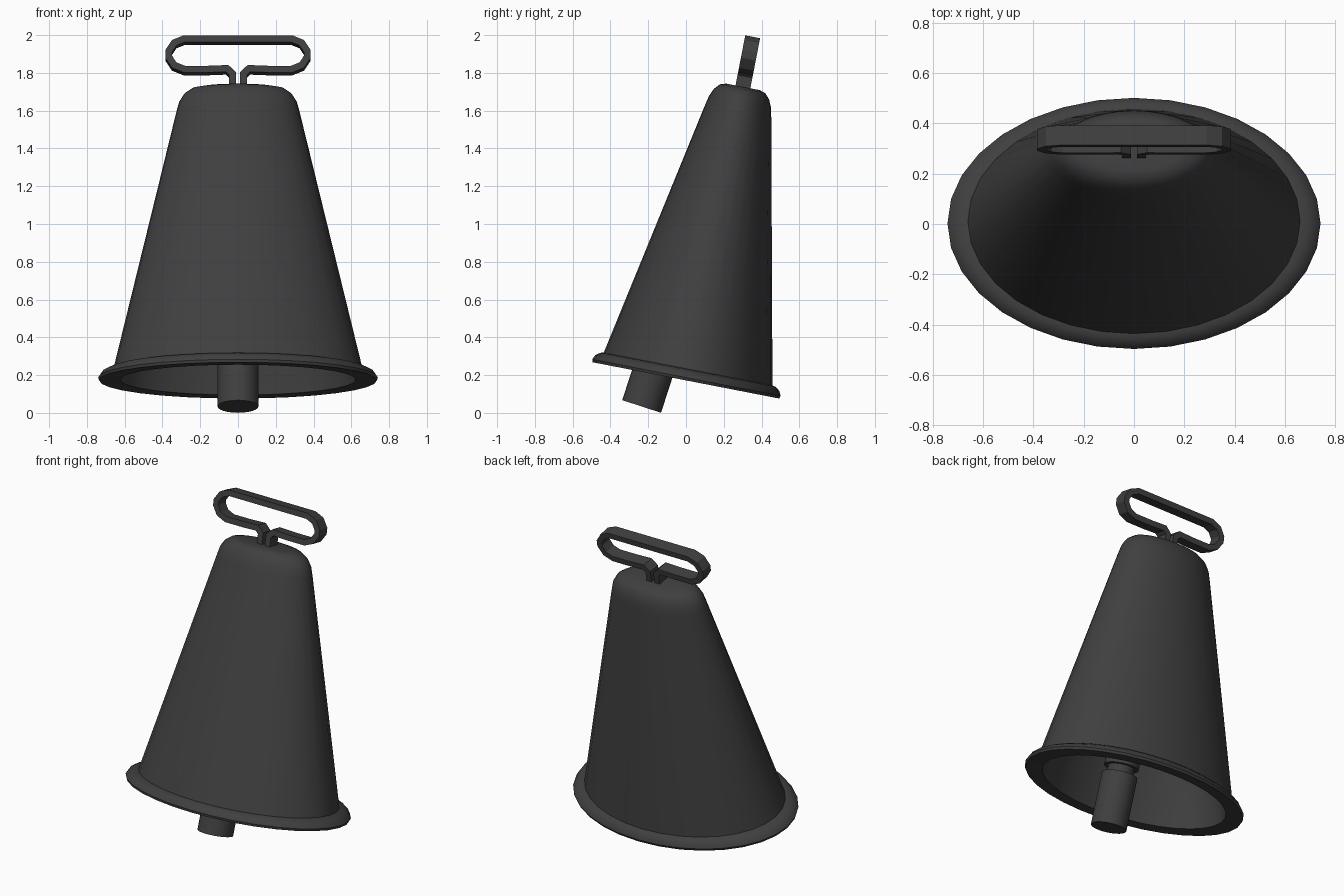
import bpy, bmesh, math
from mathutils import Matrix, Vector

if "Cube" in bpy.data.objects:
    bpy.data.objects.remove(bpy.data.objects["Cube"])

iron = bpy.data.materials.new("dark_iron")
iron.diffuse_color = (0.05, 0.05, 0.05, 1)
iron.use_nodes = True
iron.node_tree.nodes["Principled BSDF"].inputs["Base Color"].default_value = iron.diffuse_color


def finish(name, bm, matrix, angle):
    bmesh.ops.recalc_face_normals(bm, faces=bm.faces)
    bm.transform(matrix)
    mesh = bpy.data.meshes.new(name)
    bm.to_mesh(mesh)
    bm.free()
    mesh.materials.append(iron)
    ob = bpy.data.objects.new(name, mesh)
    bpy.context.collection.objects.link(ob)
    bpy.ops.object.select_all(action='DESELECT')
    ob.select_set(True)
    bpy.context.view_layer.objects.active = ob
    bpy.ops.object.shade_smooth_by_angle(angle=math.radians(angle))
    return ob


def loft(profile, n):
    """Elliptical rings (rx, ry, z), capped at both ends."""
    bm = bmesh.new()
    rings = []
    for rx, ry, z in profile:
        rings.append([bm.verts.new((rx * math.cos(2 * math.pi * i / n),
                                    ry * math.sin(2 * math.pi * i / n), z))
                      for i in range(n)])
    for a, b in zip(rings, rings[1:]):
        for i in range(n):
            j = (i + 1) % n
            bm.faces.new((a[i], a[j], b[j], b[i]))
    bm.faces.new(rings[0])
    bm.faces.new(rings[-1])
    return bm


tilt = Matrix.Translation((0, 0, 0.175)) @ Matrix.Rotation(math.radians(-11), 4, 'X')

# Bell shell: inside from the crown down, round the lip, up the outside
shell = [(0.20, 0.09, 1.53), (0.29, 0.145, 1.45), (0.62, 0.415, 0.03), (0.625, 0.42, 0.0),
         (0.735, 0.503, -0.003), (0.741, 0.508, 0.012), (0.725, 0.497, 0.036),
         (0.69, 0.473, 0.054), (0.66, 0.455, 0.058),
         (0.325, 0.178, 1.45), (0.311, 0.167, 1.50), (0.285, 0.148, 1.542),
         (0.245, 0.122, 1.57), (0.19, 0.09, 1.58)]
finish("bell_shell", loft(shell, 32), tilt, 40)

# Clapper: weight, neck, collar and rod reaching the crown
swing = Matrix.Translation((0, -0.235, 0.034)) @ Matrix.Rotation(math.radians(-18), 4, 'X')
clapper = [(0.108, 0), (0.108, 0.33), (0.08, 0.33), (0.08, 0.38),
           (0.105, 0.38), (0.105, 0.43), (0.075, 0.43), (0.06, 1.58)]
finish("clapper", loft([(r, r, z) for r, z in clapper], 24), swing, 40)

# Handle: flat strap bent into a long loop with two legs
half = [(0.029, 1.55), (0.029, 1.645), (0.058, 1.672), (0.16, 1.668), (0.285, 1.668),
        (0.338, 1.69), (0.367, 1.735), (0.367, 1.765), (0.338, 1.81), (0.285, 1.832)]
path = [Vector(p) for p in half] + [Vector((-x, z)) for x, z in reversed(half)]
t, w = 0.018, 0.04
bm = bmesh.new()
sections = []
for i, p in enumerate(path):
    d0 = (p - path[i - 1]).normalized() if i else (path[1] - p).normalized()
    d1 = (path[i + 1] - p).normalized() if i + 1 < len(path) else d0
    d = (d0 + d1).normalized()
    off = Vector((-d.y, d.x)) * (t / max(0.5, d.dot(d1)))
    sections.append([bm.verts.new((p.x + s * off.x, y, p.y + s * off.y))
                     for s, y in ((1, -w), (1, w), (-1, w), (-1, -w))])
for a, b in zip(sections, sections[1:]):
    for k in range(4):
        m = (k + 1) % 4
        bm.faces.new((a[k], a[m], b[m], b[k]))
bm.faces.new(sections[0])
bm.faces.new(sections[-1])
finish("handle_strap", bm, tilt, 20)
